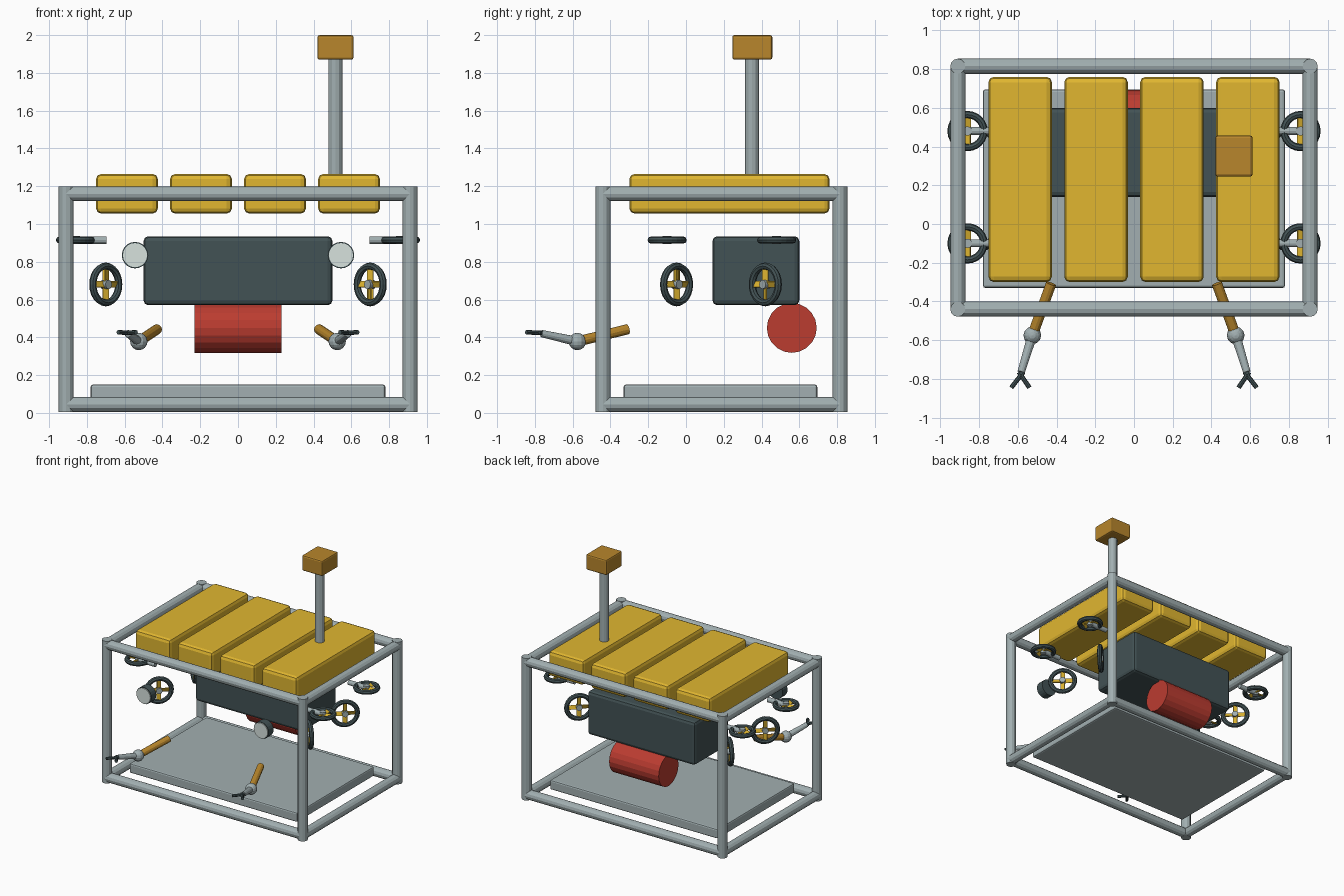
import bpy, bmesh
from math import pi, cos, sin
from mathutils import Vector, Matrix

if "Cube" in bpy.data.objects:
    bpy.data.objects.remove(bpy.data.objects["Cube"])

def mat(name, r, g, b):
    m = bpy.data.materials.new(name)
    m.diffuse_color = (r, g, b, 1)
    m.use_nodes = True
    m.node_tree.nodes["Principled BSDF"].inputs["Base Color"].default_value = m.diffuse_color
    return m

STEEL = mat("steel", .36, .43, .44)
DARK = mat("dark", .055, .085, .09)
YELLOW = mat("yellow", .75, .47, .03)
ORANGE = mat("orange", .48, .24, .025)
RED = mat("red", .50, .045, .03)
LENS = mat("lens", .68, .76, .73)

def finish(name, bm, m, smooth=False):
    me = bpy.data.meshes.new(name)
    bmesh.ops.recalc_face_normals(bm, faces=bm.faces)
    bm.to_mesh(me)
    bm.free()
    ob = bpy.data.objects.new(name, me)
    bpy.context.collection.objects.link(ob)
    me.materials.append(m)
    if smooth:
        me.shade_smooth()
    return ob

def box(name, lo, hi, m, bevel=0.0):
    lo, hi = Vector(lo), Vector(hi)
    bm = bmesh.new()
    bmesh.ops.create_cube(bm, size=1, matrix=Matrix.Translation((lo + hi) / 2) @ Matrix.Diagonal((*(hi - lo), 1)))
    if bevel:
        bmesh.ops.bevel(bm, geom=bm.edges[:], offset=bevel, segments=2, profile=.5, affect='EDGES')
    return finish(name, bm, m)

def rod(name, a, b, r, m, sides=12, r2=None):
    a, b = Vector(a), Vector(b)
    d = b - a
    bm = bmesh.new()
    bmesh.ops.create_cone(bm, cap_ends=True, segments=sides, radius1=r, radius2=r if r2 is None else r2, depth=d.length,
                          matrix=Matrix.Translation((a + b) / 2) @ d.to_track_quat('Z', 'Y').to_matrix().to_4x4())
    return finish(name, bm, m)

def ball(name, c, r, m):
    bm = bmesh.new()
    bmesh.ops.create_uvsphere(bm, u_segments=12, v_segments=8, radius=r, matrix=Matrix.Translation(c))
    return finish(name, bm, m)

def thruster(name, c, axis, R):
    """Ring guard with four blades and a hub, turned to face along axis."""
    axis = Vector(axis).normalized()
    M = Matrix.Translation(c) @ axis.to_track_quat('Z', 'Y').to_matrix().to_4x4()
    t = .019
    bm = bmesh.new()
    n, k = 24, 8
    rings = [[bm.verts.new(M @ Vector(((R - t + t * cos(2*pi*j/k)) * cos(2*pi*i/n),
                                       (R - t + t * cos(2*pi*j/k)) * sin(2*pi*i/n),
                                       t * sin(2*pi*j/k)))) for j in range(k)] for i in range(n)]
    for i in range(n):
        for j in range(k):
            p, q = rings[i], rings[(i + 1) % n]
            bm.faces.new((p[j], q[j], q[(j + 1) % k], p[(j + 1) % k]))
    finish(name + "_ring", bm, DARK)
    bm = bmesh.new()
    for i in range(4):
        bmesh.ops.create_cube(bm, size=1, matrix=M @ Matrix.Rotation(i*pi/2, 4, 'Z') @ Matrix.Translation((R*.45, 0, 0))
                              @ Matrix.Rotation(.4, 4, 'X') @ Matrix.Diagonal((R*.8, .034, .008, 1)))
    finish(name + "_blades", bm, YELLOW)
    rod(name + "_hub", Vector(c) - axis*.022, Vector(c) + axis*.022, .024, STEEL)

# Tubular cage
X, Y0, Y1, Z0, Z1, T = .91, -.44, .815, .045, 1.16, .039
for z in (Z0, Z1):
    for y in (Y0, Y1):
        rod("cage_cross_bar", (-X, y, z), (X, y, z), T, STEEL)
    for x in (-X, X):
        rod("cage_side_bar", (x, Y0, z), (x, Y1, z), T, STEEL)
for x in (-X, X):
    for y in (Y0, Y1):
        rod("cage_post", (x, y, Z0 - T), (x, y, Z1 + T), T, STEEL)

# Base plate, floats, hull and tank
box("base_plate", (-.78, -.33, .07), (.78, .695, .15), STEEL, .012)
for i in range(4):
    x = -.588 + i * .392
    box("float_block", (x - .164, -.30, 1.055), (x + .164, .76, 1.265), YELLOW, .028)
box("equipment_hull", (-.50, .14, .57), (.50, .60, .935), DARK, .025)
rod("ballast_tank", (-.23, .56, .45), (.23, .56, .45), .132, RED, 20)

# Mast with instrument box
rod("mast", (.515, .35, 1.2), (.515, .35, 1.89), .037, STEEL)
box("mast_box", (.42, .245, 1.87), (.612, .457, 2.0), ORANGE, .012)

for s in (-1, 1):
    # Upright thrusters on side arms
    for y in (-.10, .48):
        thruster("lift_thruster", (s*.86, y, .915), (0, 0, 1), .104)
        rod("thruster_arm", (s*.86, y, .915), (s*.695, y, .915), .02, STEEL)
    # Angled drive thrusters
    thruster("front_drive_thruster", (s*.70, -.05, .68), (-s, -1, 0), .116)
    thruster("rear_drive_thruster", (s*.70, .42, .68), (s, -1, 0), .116)
    # Lamps
    rod("lamp_case", (s*.545, -.405, .835), (s*.545, -.47, .835), .07, DARK, 20)
    rod("lamp_lens", (s*.545, -.46, .835), (s*.545, -.477, .835), .064, LENS, 20)
    # Manipulator arms with claws
    elbow, wrist = (s*.525, -.575, .378), (s*.583, -.765, .42)
    rod("upper_arm", (s*.428, -.308, .443), elbow, .027, ORANGE)
    ball("elbow", elbow, .046, STEEL)
    rod("forearm", elbow, wrist, .025, STEEL, r2=.019)
    for x in (.54, .634):
        rod("claw_finger", (s*(.583 - (x - .587)*.25), -.765, .423), (s*x, -.845, .427), .012, DARK, 8)
